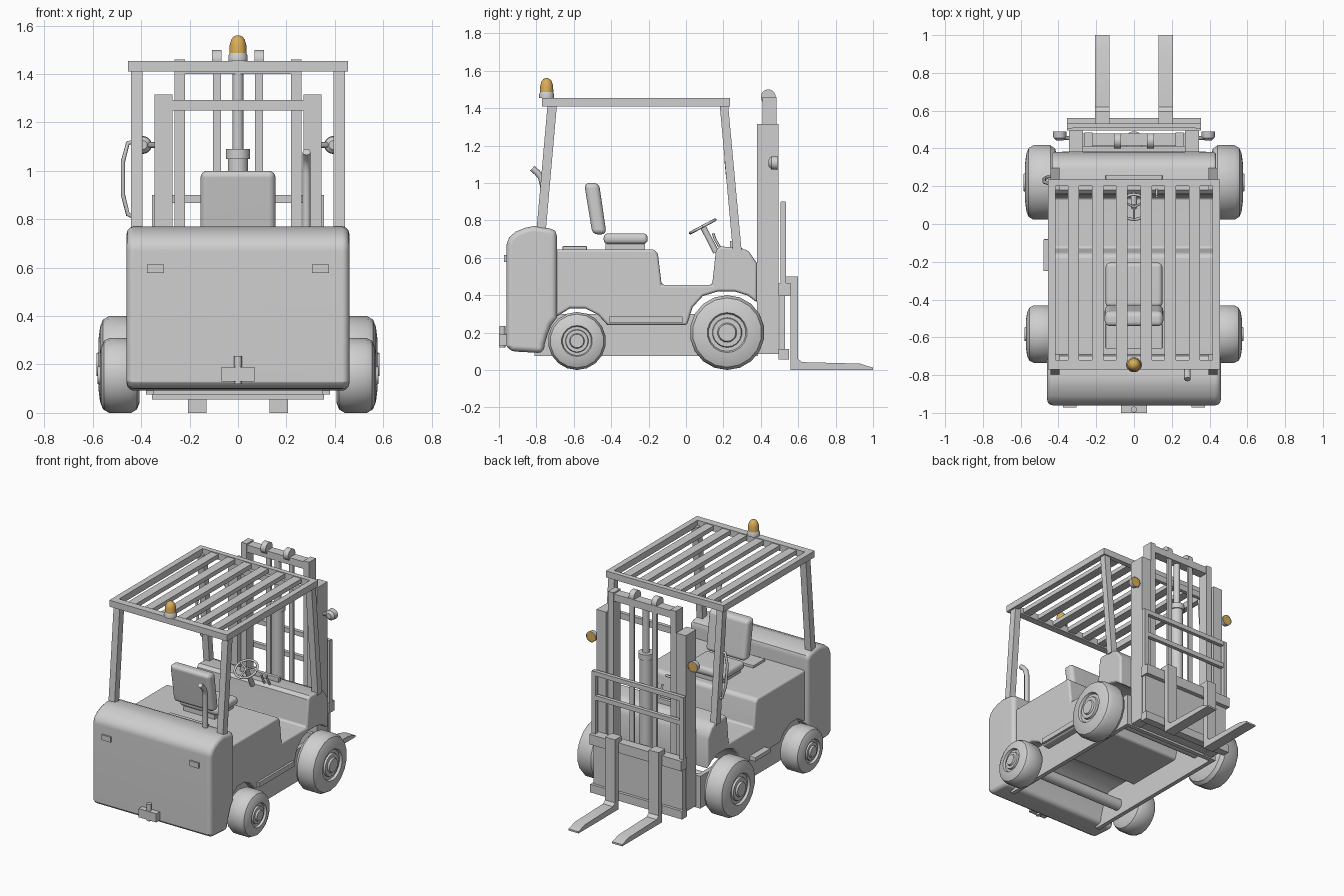
import bpy, bmesh, math
from mathutils import Vector


def material(name, rgb):
    m = bpy.data.materials.new(name)
    m.diffuse_color = (*rgb, 1)
    return m


GREY = material("plain grey", (0.62, 0.62, 0.62))
AMBER = material("amber", (0.71, 0.42, 0.095))


def finish(name, bm, mat=GREY, bevel=0, segs=3, smooth=35):
    bmesh.ops.recalc_face_normals(bm, faces=bm.faces)
    me = bpy.data.meshes.new(name)
    bm.to_mesh(me)
    bm.free()
    me.materials.append(mat)
    ob = bpy.data.objects.new(name, me)
    bpy.context.collection.objects.link(ob)
    bpy.ops.object.select_all(action='DESELECT')
    ob.select_set(True)
    bpy.context.view_layer.objects.active = ob
    if bevel:
        b = ob.modifiers.new("bevel", 'BEVEL')
        b.width, b.segments, b.limit_method, b.angle_limit = bevel, segs, 'ANGLE', math.radians(50)
        bpy.ops.object.modifier_apply(modifier=b.name)
    bpy.ops.object.shade_smooth_by_angle(angle=math.radians(smooth))
    if bevel:
        w = ob.modifiers.new("weighted normals", 'WEIGHTED_NORMAL')
        w.keep_sharp = True
    return ob


def prism(name, pts, x0, x1, bevel=0, segs=3, mat=GREY):
    """Side profile in (y, z), extruded from x0 to x1."""
    bm = bmesh.new()
    f = bm.faces.new([bm.verts.new((x0, y, z)) for y, z in pts])
    r = bmesh.ops.extrude_face_region(bm, geom=[f])
    bmesh.ops.translate(bm, vec=(x1 - x0, 0, 0),
                        verts=[v for v in r['geom'] if isinstance(v, bmesh.types.BMVert)])
    return finish(name, bm, mat, bevel, segs)


def box(name, x, y, z, bevel=0, segs=2, mat=GREY):
    return prism(name, [(y[0], z[0]), (y[1], z[0]), (y[1], z[1]), (y[0], z[1])],
                 x[0], x[1], bevel, segs, mat)


def lathe(name, prof, centre, axis, n=24, mat=GREY):
    """Profile of (distance along axis, radius), turned around the axis."""
    rot = Vector(axis).to_track_quat('Z', 'Y')
    bm = bmesh.new()
    rings = []
    for a, r in prof:
        rings.append([bm.verts.new(rot @ Vector((r * math.sin(2 * math.pi * i / n),
                                                 r * math.cos(2 * math.pi * i / n), a))
                                   + Vector(centre)) for i in range(n)])
    for p, q in zip(rings, rings[1:]):
        for i in range(n):
            bm.faces.new((p[i], p[(i + 1) % n], q[(i + 1) % n], q[i]))
    bm.faces.new(rings[0])
    bm.faces.new(rings[-1])
    return finish(name, bm, mat)


def rod(name, a, b, r, n=16):
    d = Vector(b) - Vector(a)
    return lathe(name, [(0, r), (d.length, r)], a, d, n)


def tube(name, pts, r):
    cu = bpy.data.curves.new(name, 'CURVE')
    cu.dimensions, cu.bevel_depth, cu.bevel_resolution, cu.use_fill_caps = '3D', r, 2, True
    sp = cu.splines.new('POLY')
    sp.points.add(len(pts) - 1)
    for p, c in zip(sp.points, pts):
        p.co = (*c, 1)
    ob = bpy.data.objects.new(name, cu)
    bpy.context.collection.objects.link(ob)
    bpy.ops.object.select_all(action='DESELECT')
    ob.select_set(True)
    bpy.context.view_layer.objects.active = ob
    bpy.ops.object.convert(target='MESH')
    ob = bpy.context.object
    ob.data.materials.clear()
    ob.data.materials.append(GREY)
    bpy.ops.object.shade_smooth_by_angle(angle=math.radians(50))


# counterweight and body
prism("counterweight", [(-0.94, 0.10), (-0.96, 0.13), (-0.96, 0.67), (-0.945, 0.71), (-0.91, 0.74),
                        (-0.86, 0.76), (-0.81, 0.77), (-0.73, 0.757), (-0.70, 0.745), (-0.69, 0.715),
                        (-0.69, 0.28), (-0.72, 0.24), (-0.74, 0.19), (-0.755, 0.14), (-0.762, 0.09)],
      -0.46, 0.46, 0.03)
prism("body", [(-0.70, 0.645), (-0.17, 0.645), (-0.15, 0.62), (-0.13, 0.455), (0.14, 0.455), (0.16, 0.64),
               (0.18, 0.66), (0.29, 0.655), (0.335, 0.635), (0.38, 0.57), (0.38, 0.36), (0.33, 0.398),
               (0.26, 0.42), (0.17, 0.42), (0.09, 0.395), (0.035, 0.335), (0.005, 0.24), (-0.42, 0.24),
               (-0.47, 0.295), (-0.54, 0.33), (-0.62, 0.33), (-0.70, 0.28)], -0.435, 0.435, 0.015)

# chassis: two side plates, open underneath, with a front cross member
for s in (-1, 1):
    box("chassis_side_plate", (s * 0.35, s * 0.38), (-0.81, 0.385), (0.075, 0.30))
box("chassis_front_plate", (-0.36, 0.36), (0.355, 0.385), (0.075, 0.30))
box("right_step", (0.40, 0.45), (-0.41, -0.02), (0.25, 0.285))
box("left_step", (-0.48, -0.40), (-0.25, -0.08), (0.25, 0.28), 0.005)
box("hood_lid", (-0.15, 0.15), (-0.66, -0.53), (0.64, 0.662), 0.004)

# rear lamps and tow hitch
for s in (-1, 1):
    box("rear_lamp", (s * 0.305, s * 0.375), (-0.972, -0.95), (0.577, 0.614))
box("tow_hitch", (-0.068, 0.068), (-1.0, -0.95), (0.13, 0.19))
rod("tow_pin", (0, -0.982, 0.12), (0, -0.982, 0.236), 0.016, 12)

# wheels: tyre, rim and hub in one turned profile
TYRE = [(0, 0.09), (0, 0.15), (0.01, 0.182), (0.035, 0.2), (0.125, 0.2), (0.15, 0.185), (0.162, 0.155),
        (0.168, 0.107), (0.152, 0.1), (0.152, 0.08), (0.165, 0.076), (0.165, 0.052), (0.177, 0.046), (0.177, 0.01)]
for label, y, R, w in (("front", 0.22, 0.2, 1.0), ("rear", -0.583, 0.155, 0.97)):
    rod(label + "_axle", (-0.42, y, R), (0.42, y, R), 0.04)
    for s in (-1, 1):
        lathe(label + "_wheel", [(a * w, r * R / 0.2) for a, r in TYRE], (s * 0.408, y, R), (s, 0, 0), 18)

# seat
box("seat_base", (-0.12, 0.12), (-0.43, -0.22), (0.64, 0.68))
box("seat_cushion", (-0.15, 0.15), (-0.44, -0.205), (0.674, 0.73), 0.022, 3)
prism("seat_back", [(-0.50, 0.725), (-0.425, 0.725), (-0.465, 1.0), (-0.545, 1.0)], -0.155, 0.155, 0.028, 4)

# steering wheel, column and levers
tilt = math.radians(28)
wheel_c = Vector((0, 0.09, 0.768))
u, v = Vector((1, 0, 0)), Vector((0, math.cos(tilt), math.sin(tilt)))
rim = [wheel_c + 0.075 * (u * math.cos(i * math.pi / 12) + v * math.sin(i * math.pi / 12)) for i in range(25)]
tube("steering_rim", rim, 0.008)
for k in range(3):
    tube("steering_spoke", [wheel_c, rim[2 + 8 * k]], 0.006)
rod("steering_column", (0, 0.16, 0.63), wheel_c, 0.016)
box("dash_panel", (-0.15, 0.15), (0.235, 0.26), (0.65, 0.69), 0.004)
for x in (0.08, 0.12):
    tube("control_lever", [(x, 0.19, 0.64), (x, 0.155, 0.70), (x, 0.145, 0.73)], 0.007)

# overhead guard
for s in (-1, 1):
    prism("rear_pillar", [(-0.80, 0.74), (-0.75, 0.74), (-0.69, 1.42), (-0.74, 1.42)], s * 0.395, s * 0.442)
    prism("front_pillar", [(0.25, 0.64), (0.297, 0.64), (0.225, 1.42), (0.18, 1.42)], s * 0.395, s * 0.442)
    box("guard_side_bar", (s * 0.415, s * 0.455), (-0.77, 0.235), (1.41, 1.455))
    for k in range(3):
        x = s * (0.064 + 0.128 * k)
        box("guard_slat", (x - 0.03, x + 0.03), (-0.74, 0.21), (1.42, 1.45))
box("guard_front_bar", (-0.455, 0.455), (0.20, 0.235), (1.41, 1.455))
box("guard_rear_bar", (-0.455, 0.455), (-0.77, -0.72), (1.41, 1.455))

# beacon, exhaust pipe and grab handle
lathe("beacon_base", [(0, 0.04), (0.02, 0.04), (0.032, 0.034)], (0, -0.745, 1.455), (0, 0, 1))
lathe("beacon_dome", [(0, 0.036), (0.035, 0.034), (0.055, 0.028), (0.068, 0.018), (0.073, 0.006)],
      (0, -0.745, 1.487), (0, 0, 1), mat=AMBER)
tube("exhaust_pipe", [(0.283, -0.765, 0.74), (0.283, -0.765, 0.99), (0.283, -0.775, 1.03),
                      (0.283, -0.795, 1.055), (0.283, -0.822, 1.078)], 0.017)
tube("grab_handle", [(-0.43, 0.215, 1.12), (-0.455, 0.215, 1.115), (-0.475, 0.222, 1.04), (-0.475, 0.24, 0.90),
                     (-0.455, 0.25, 0.82), (-0.43, 0.255, 0.81)], 0.009)

# mast with chains, pulleys and lamps
for s in (-1, 1):
    box("outer_mast_rail", (s * 0.27, s * 0.345), (0.38, 0.495), (0.085, 1.315))
    box("inner_mast_rail", (s * 0.22, s * 0.262), (0.41, 0.485), (0.10, 1.46))
    box("lift_chain", (s * 0.071, s * 0.104), (0.46, 0.475), (0.30, 1.46))
    rod("chain_pulley", (s * 0.068, 0.44, 1.46), (s * 0.107, 0.44, 1.46), 0.04, 20)
    rod("lamp_bracket", (s * 0.33, 0.455, 1.107), (s * 0.385, 0.455, 1.107), 0.012, 10)
    lathe("mast_lamp", [(0, 0.018), (0.015, 0.034), (0.048, 0.037), (0.048, 0.033), (0.04, 0.033)],
          (s * 0.393, 0.441, 1.107), (0, 1, 0), 20)
    lathe("mast_lamp_lens", [(0, 0.0325), (0.007, 0.0325)], (s * 0.393, 0.481, 1.107), (0, 1, 0), 20, AMBER)
box("outer_mast_crossbar", (-0.28, 0.28), (0.385, 0.41), (1.25, 1.293))
box("inner_mast_crossbar", (-0.262, 0.262), (0.415, 0.48), (1.40, 1.45))
box("lower_mast_crossbar", (-0.30, 0.30), (0.385, 0.48), (0.09, 0.17))
lathe("lift_cylinder", [(0, 0.042), (0.93, 0.042), (0.93, 0.05), (0.97, 0.05), (0.97, 0.022), (1.32, 0.022)],
      (0, 0.44, 0.12), (0, 0, 1))

# carriage and load backrest
box("carriage_plate", (-0.345, 0.345), (0.50, 0.53), (0.10, 0.41))
box("carriage_top_bar", (-0.355, 0.355), (0.495, 0.56), (0.395, 0.465))
box("carriage_bottom_bar", (-0.355, 0.355), (0.495, 0.55), (0.055, 0.112))
for z in (0.70, 0.868):
    box("backrest_bar", (-0.355, 0.355), (0.507, 0.533), (z, z + 0.032))
for s in (-1, 1):
    box("backrest_post", (s * 0.325, s * 0.355), (0.505, 0.535), (0.46, 0.897))

# forks
for s in (-1, 1):
    prism("fork", [(0.525, 0.465), (0.525, 0.50), (0.598, 0.50), (0.598, 0.06), (0.62, 0.042), (0.93, 0.034),
                   (1.0, 0.012), (1.0, 0.0), (0.56, 0.0), (0.56, 0.465)], s * 0.13, s * 0.207)
